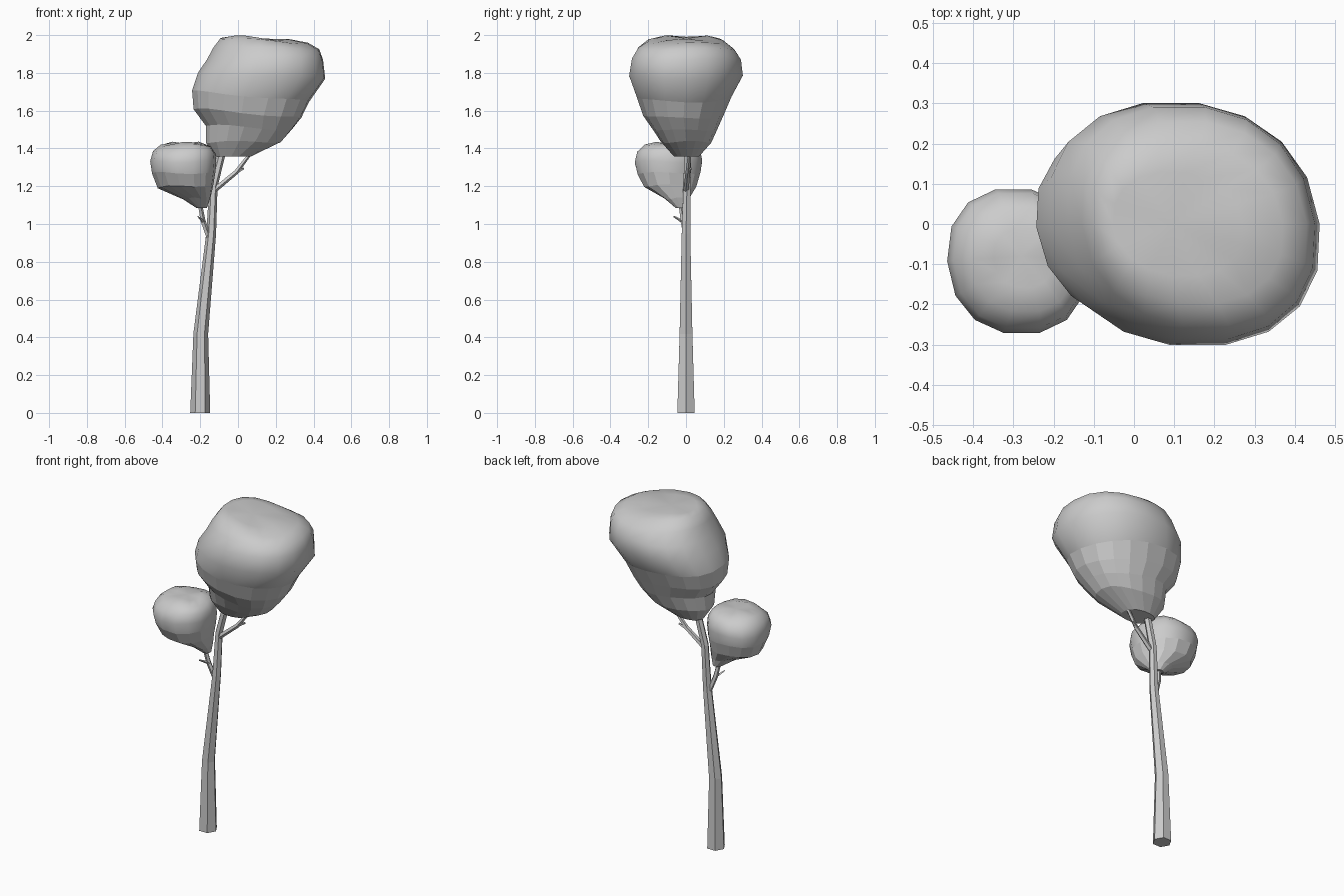
import bpy, bmesh
from math import sin, cos, tau, copysign
from mathutils import Vector

if "Cube" in bpy.data.objects:
    bpy.data.objects.remove(bpy.data.objects["Cube"])


def finish(bm, name):
    bmesh.ops.recalc_face_normals(bm, faces=bm.faces)
    me = bpy.data.meshes.new(name)
    bm.to_mesh(me)
    bm.free()
    ob = bpy.data.objects.new(name, me)
    bpy.context.collection.objects.link(ob)
    return ob


def skin(bm, rings, smooth_from=999):
    """Bridge rings with quads; bands from smooth_from upward are smooth."""
    n = len(rings[0])
    for k, (a, b) in enumerate(zip(rings, rings[1:])):
        for i in range(n):
            j = (i + 1) % n
            f = bm.faces.new((a[i], a[j], b[j], b[i]))
            f.smooth = k >= smooth_from


def limb(name, path, sides):
    """Tapered flat-sided tube through (x, y, z, radius) points."""
    bm = bmesh.new()
    pts = [Vector(p[:3]) for p in path]
    rings = []
    for k, p in enumerate(path):
        d = (pts[min(k + 1, len(pts) - 1)] - pts[max(k - 1, 0)]).normalized()
        if k == 0 and p[2] == 0:
            d = Vector((0, 0, 1))
        v = d.cross(Vector((1, 0, 0))).normalized()
        u = v.cross(d)
        rings.append([bm.verts.new(pts[k] + p[3] * (u * cos(tau * i / sides) + v * sin(tau * i / sides)))
                      for i in range(sides)])
    skin(bm, rings)
    bm.faces.new(rings[0])
    bm.faces.new(rings[-1])
    return finish(bm, name)


def crown(name, profile, sides, shear, smooth_from, top):
    """Leaf mass: rings of (z, xmin, xmax, ymin, ymax, tilt), faceted below, smooth above."""
    bm = bmesh.new()
    rings = []
    for k, (z, x0, x1, y0, y1, tilt) in enumerate(profile):
        ring = []
        for i in range(sides):
            a = tau * i / sides
            # slightly squared ellipse
            c, s = (copysign(abs(t) ** 0.9, t) for t in (cos(a), sin(a)))
            wave = 0.006 * sin(3 * a + 0.9 * k)
            ring.append(bm.verts.new(((x0 + x1) / 2 + (x1 - x0) / 2 * c + shear * s * (x1 - x0),
                                      (y0 + y1) / 2 + (y1 - y0) / 2 * s,
                                      z + tilt * c + (wave if k else 0))))
        rings.append(ring)
    skin(bm, rings, smooth_from)
    bm.faces.new(rings[0])
    tip = bm.verts.new(top)
    for i in range(sides):
        bm.faces.new((rings[-1][i], rings[-1][(i + 1) % sides], tip)).smooth = True
    return finish(bm, name)


# Trunk
limb("trunk", [(-0.2, 0, 0, 0.053), (-0.197, 0, 0.42, 0.039), (-0.142, 0, 0.95, 0.026),
               (-0.13, 0.005, 1.2, 0.022), (-0.085, 0.01, 1.38, 0.021)], 6)

# Branches and twigs
limb("right_branch", [(-0.125, 0, 1.18, 0.015), (-0.01, 0.01, 1.275, 0.013), (0.07, 0.02, 1.38, 0.009)], 5)
limb("right_twig", [(-0.03, 0.01, 1.26, 0.008), (0.03, 0.025, 1.295, 0.006)], 4)
limb("left_branch", [(-0.152, 0, 0.92, 0.014), (-0.187, -0.015, 1.02, 0.014), (-0.205, -0.03, 1.12, 0.012)], 5)
limb("left_twig", [(-0.18, -0.012, 1.01, 0.01), (-0.212, -0.065, 1.04, 0.004)], 4)

# Large crown
crown("large_crown", [
    (1.358, -0.12, 0.07, -0.065, 0.07, 0),
    (1.435, -0.17, 0.23, -0.135, 0.135, 0),
    (1.51, -0.17, 0.285, -0.18, 0.17, -0.015),
    (1.585, -0.235, 0.335, -0.23, 0.205, -0.025),
    (1.675, -0.243, 0.375, -0.262, 0.245, -0.028),
    (1.785, -0.212, 0.462, -0.305, 0.305, -0.01),
    (1.87, -0.165, 0.45, -0.29, 0.295, 0.005),
    (1.93, -0.13, 0.43, -0.255, 0.258, -0.005),
    (1.97, -0.095, 0.37, -0.20, 0.20, -0.015),
    (1.985, -0.05, 0.27, -0.13, 0.13, -0.012)],
    18, -0.05, 4, (0.1, 0, 1.982))

# Small crown
crown("small_crown", [
    (1.085, -0.22, -0.165, -0.055, 0.0, 0),
    (1.135, -0.29, -0.145, -0.115, 0.015, 0),
    (1.20, -0.425, -0.13, -0.225, 0.058, 0.005),
    (1.27, -0.455, -0.12, -0.26, 0.08, 0),
    (1.33, -0.465, -0.115, -0.275, 0.09, 0),
    (1.38, -0.45, -0.12, -0.262, 0.08, 0),
    (1.415, -0.41, -0.145, -0.22, 0.045, 0),
    (1.43, -0.35, -0.20, -0.16, -0.01, 0)],
    14, -0.03, 3, (-0.28, -0.08, 1.425))
